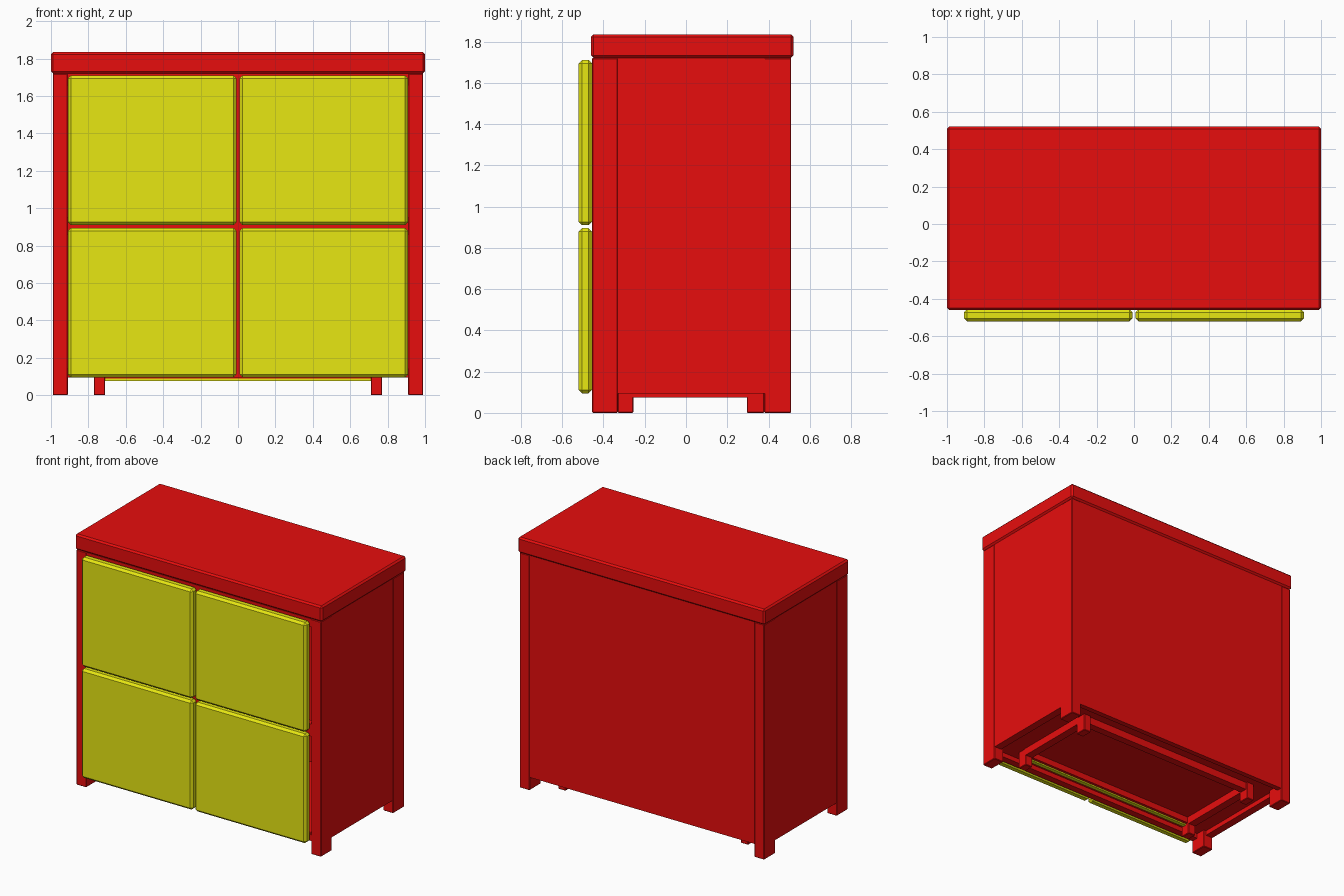
import bpy

if "Cube" in bpy.data.objects:
    bpy.data.objects.remove(bpy.data.objects["Cube"], do_unlink=True)


def material(name, color):
    mat = bpy.data.materials.new(name)
    mat.use_nodes = True
    mat.diffuse_color = color
    mat.node_tree.nodes["Principled BSDF"].inputs["Base Color"].default_value = color
    return mat


RED = material("red", (0.8, 0.004, 0.004, 1))
YELLOW = material("yellow", (0.8, 0.8, 0.006, 1))


def box(name, x, y, z, mat=RED, bevel=0.0):
    """Box spanning the given (min, max) ranges, with optional chamfered edges."""
    bpy.ops.mesh.primitive_cube_add(size=1)
    obj = bpy.context.object
    obj.name = name
    spans = (x, y, z)
    obj.location = [(a + b) / 2 for a, b in spans]
    obj.scale = [b - a for a, b in spans]
    bpy.ops.object.transform_apply(location=True, scale=True)
    obj.data.materials.append(mat)
    if bevel:
        mod = obj.modifiers.new("chamfer", 'BEVEL')
        mod.width = bevel
        mod.segments = 1
    return obj


def mirrored(sign, a, b):
    return (a, b) if sign > 0 else (-b, -a)


POST_Y = {"front": (-0.455, -0.33), "back": (0.38, 0.51)}
FOOT_Y = {"front": (-0.33, -0.255), "back": (0.295, 0.38)}
TOP = 1.72      # underside of the table top
BASE = 0.095    # underside of the carcass

# Table top
box("table_top", (-1, 1), (-0.46, 0.52), (TOP, 1.835), bevel=0.012)

# Sides, corner posts, inner feet and drawer fronts
for sign, side in ((1, "left"), (-1, "right")):
    outer = mirrored(sign, 0.91, 0.99)
    foot = mirrored(sign, 0.71, 0.77)
    for end in POST_Y:
        box(f"{end}_{side}_post", outer, POST_Y[end], (0, TOP), bevel=0.004)
        box(f"{end}_{side}_inner_foot", foot, FOOT_Y[end], (0, 0.13), bevel=0.004)
    box(f"{side}_side_panel", mirrored(sign, 0.93, 0.988), (-0.35, 0.4), (BASE, TOP))
    box(f"{side}_base_rail", foot, (-0.27, 0.31), (0.075, 0.13))
    box(f"{side}_floor_panel", mirrored(sign, 0.005, 0.93), (-0.44, 0.48), (0.13, 0.15))
    for level, low in (("lower", 0.095), ("upper", 0.91)):
        box(f"{level}_{side}_drawer_front", mirrored(sign, 0.008, 0.91),
            (-0.52, -0.456), (low, low + 0.8), YELLOW, bevel=0.016)

# Carcass back and inner frame
box("back_panel", (-0.92, 0.92), (0.47, 0.508), (BASE, TOP))
box("center_divider", (-0.02, 0.02), (-0.45, 0.48), (0.13, TOP))
for name, low, high in (("bottom", BASE, 0.14), ("middle", 0.86, 0.95), ("top", 1.66, TOP)):
    box(f"{name}_front_rail", (-0.92, 0.92), (-0.452, -0.4), (low, high))

# Base frame between the inner feet
box("back_base_rail", (-0.72, 0.72), (0.31, 0.365), (0.075, 0.13))
box("front_base_rail", (-0.72, 0.72), (-0.31, -0.265), (0.085, 0.13))
box("front_base_strip", (-0.71, 0.71), (-0.315, -0.285), (0.075, 0.09), YELLOW)
